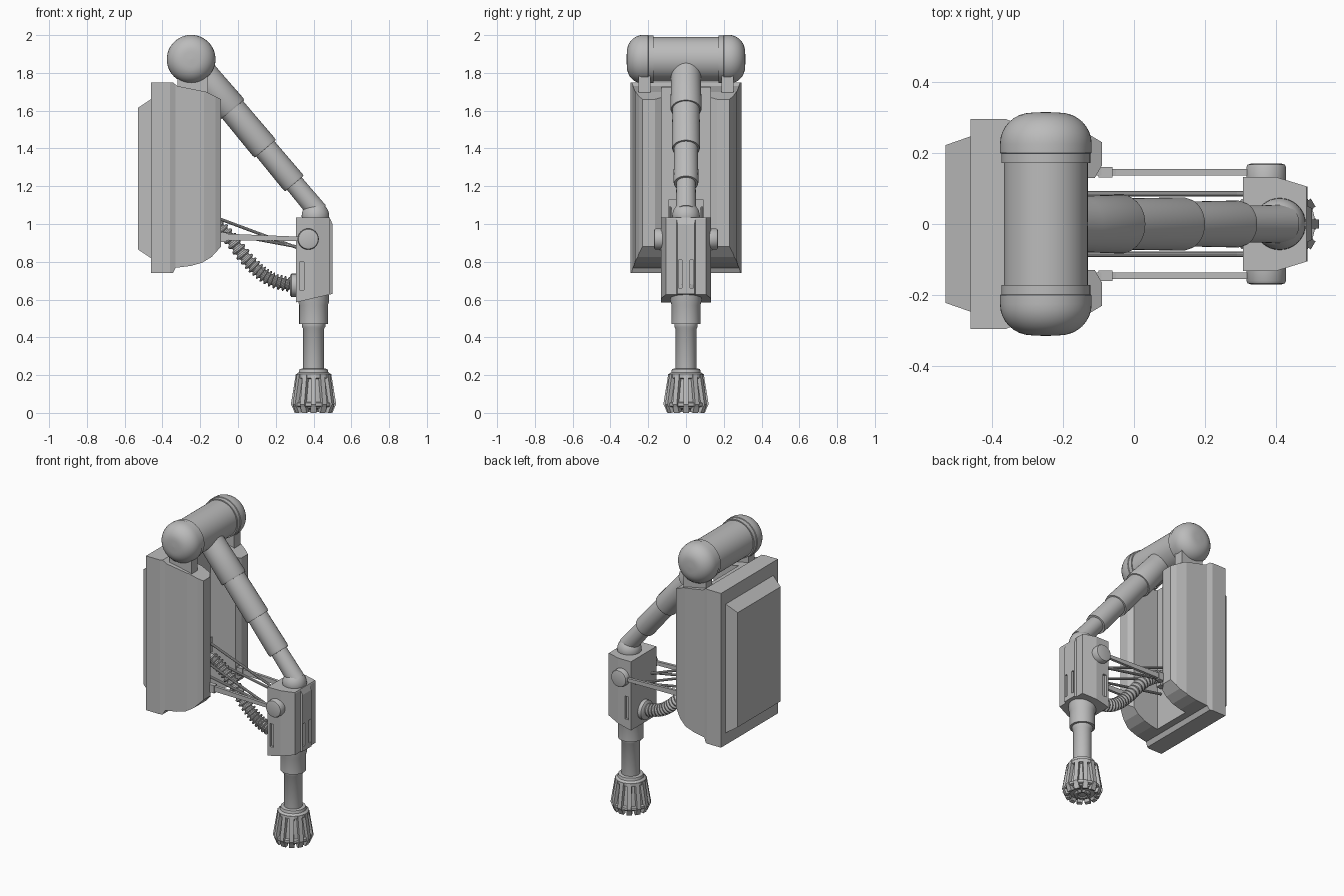
import bpy, bmesh, math
from mathutils import Vector, Matrix

if "Cube" in bpy.data.objects:
    bpy.data.objects.remove(bpy.data.objects["Cube"])

grey = bpy.data.materials.new("plain_grey")
grey.diffuse_color = (0.5, 0.5, 0.5, 1)
grey.use_nodes = True
grey.node_tree.nodes["Principled BSDF"].inputs["Base Color"].default_value = grey.diffuse_color


def finish(name, bm, smooth=True):
    bmesh.ops.recalc_face_normals(bm, faces=bm.faces)
    me = bpy.data.meshes.new(name)
    bm.to_mesh(me)
    bm.free()
    me.materials.append(grey)
    ob = bpy.data.objects.new(name, me)
    bpy.context.collection.objects.link(ob)
    if smooth:
        bpy.ops.object.select_all(action='DESELECT')
        ob.select_set(True)
        bpy.context.view_layer.objects.active = ob
        bpy.ops.object.shade_smooth_by_angle(angle=math.radians(35))
    return ob


def tube(name, path, radii, n=32):
    """Rings swept along a path lying in any plane; closed ends."""
    bm = bmesh.new()
    rings = []
    for i, p in enumerate(path):
        a, b = path[max(i - 1, 0)], path[min(i + 1, len(path) - 1)]
        d = (Vector(b) - Vector(a)).normalized()
        u = d.cross(Vector((0, 1, 0)) if abs(d.y) < .9 else Vector((1, 0, 0))).normalized()
        v = d.cross(u)
        rings.append([bm.verts.new(Vector(p) + radii[i] * (u * math.cos(t) + v * math.sin(t)))
                      for t in (2 * math.pi * k / n for k in range(n))])
    for r, s in zip(rings, rings[1:]):
        for k in range(n):
            bm.faces.new((r[k], r[(k + 1) % n], s[(k + 1) % n], s[k]))
    bm.faces.new(rings[0])
    bm.faces.new(rings[-1])
    return finish(name, bm)


def lathe(name, start, axis, prof, n=32):
    """prof: (distance along axis, radius)"""
    s, a = Vector(start), Vector(axis).normalized()
    bm_path, rad, last = [], [], -1e9
    for t, r in prof:
        t = max(t, last + 1e-4)
        last = t
        bm_path.append(s + a * t)
        rad.append(r)
    return tube(name, bm_path, rad, n)


def prism(name, pts, lo, hi, axis):
    """Extrude a profile along z (xy points) or y (xz points)."""
    bm = bmesh.new()
    f = (lambda p, h: (p[0], p[1], h)) if axis == 'z' else (lambda p, h: (p[0], h, p[1]))
    a = [bm.verts.new(f(p, lo)) for p in pts]
    b = [bm.verts.new(f(p, hi)) for p in pts]
    bm.faces.new(a)
    bm.faces.new(b)
    for i in range(len(pts)):
        j = (i + 1) % len(pts)
        bm.faces.new((a[i], a[j], b[j], b[i]))
    return finish(name, bm, False)


def box(name, x0, x1, y0, y1, z0, z1):
    return prism(name, [(x0, y0), (x1, y0), (x1, y1), (x0, y1)], z0, z1, 'z')


def boolean(ob, cutter, op):
    m = ob.modifiers.new("cut", 'BOOLEAN')
    m.operation, m.solver, m.object = op, 'EXACT', cutter
    bpy.context.view_layer.objects.active = ob
    bpy.ops.object.modifier_apply(modifier=m.name)
    bpy.data.objects.remove(cutter, do_unlink=True)


def mirror_pts(half):
    return half + [(x, -y) for x, y in reversed(half)]


# backpack shell: plan profile trimmed by the side profile
shell = prism("pack_shell", mirror_pts([
    (-.46, .295), (-.36, .295), (-.33, .282), (-.18, .27), (-.12, .248), (-.09, .23),
    (-.09, .165), (-.11, .13), (-.29, .13)]), .6, 1.9, 'z')
boolean(shell, prism("trim", [
    (-.46, .74), (-.345, .74), (-.33, .768), (-.25, .778), (-.19, .795), (-.14, .825), (-.09, .88),
    (-.09, 1.66), (-.17, 1.70), (-.32, 1.73), (-.345, 1.75), (-.46, 1.75)], -.5, .5, 'y'), 'INTERSECT')

# raised back panel, bevelled towards the outside
bm = bmesh.new()
bmesh.ops.create_cube(bm, size=1)
for v in bm.verts:
    out = v.co.x < 0
    v.co = (-.53 if out else -.455, math.copysign(.222 if out else .248, v.co.y),
            1.24 + math.copysign(.375 if out else .425, v.co.z))
finish("pack_back_panel", bm, False)

# top drum with domed caps and bands
half = [(0, .118), (.172, .118), (.172, .125), (.198, .125), (.2, .129), (.225, .129)]
half += [(.225 + .088 * math.sin(a), .04 + .089 * math.cos(a))
         for a in (math.pi / 2 * k / 8 for k in range(1, 9))] + [(.315, .001)]
lathe("top_drum", (-.248, 0, 1.872), (0, 1, 0), [(-t, r) for t, r in reversed(half[1:])] + half[1:], 48)
for s in (-1, 1):
    y = .22 * s
    box("drum_bracket", -.32, -.16, y - .032, y + .032, 1.66, 1.80)

# stepped telescopic arm and elbow ball
arm_dir = (.641, 0, -.767)
lathe("upper_arm", (-.25, 0, 1.87), arm_dir, [
    (0, .079), (.16, .079), (.335, .083), (.345, .079), (.345, .072), (.60, .075), (.615, .072),
    (.615, .063), (.84, .066), (.855, .063), (.855, .051), (1.05, .054)], 40)
bm = bmesh.new()
bmesh.ops.create_uvsphere(bm, u_segments=32, v_segments=16, radius=.073,
                          matrix=Matrix.Translation((.41, 0, 1.043)))
finish("elbow_ball", bm)

# joint block with slots
block = prism("joint_block", mirror_pts([(.307, .132), (.40, .132), (.488, .105), (.488, .05), (.50, .045)]),
              .4, 1.2, 'z')
boolean(block, prism("trim", [(.307, .585), (.50, .63), (.50, 1.0), (.485, 1.035), (.307, 1.035)],
                     -.3, .3, 'y'), 'INTERSECT')
for s in (-1, 1):
    for x0, x1, y, w, z0, z1 in ((.47, .55, .03, .009, .66, .81), (.325, .35, .132, .015, .65, .80)):
        boolean(block, box("slot", x0, x1, s * y - w, s * y + w, z0, z1), 'DIFFERENCE')

# pivots, linkage rods and their anchors on both sides
for s in (-1, 1):
    lathe("pivot_disc", (.372, .12 * s, .92), (0, s, 0),
          [(0, .056), (.04, .056), (.047, .052), (.05, .042)], 32)
    y = .146 * s
    prism("main_rod", [(-.12, .91), (-.05, .914), (.35, .91), (.35, .932), (-.05, .948), (-.12, .96)],
          y - .009, y + .009, 'y')
    box("rod_knob", -.10, -.06, y - .015, y + .015, .905, .955)
    y = .085 * s
    tube("upper_thin_rod", [(-.28, y, 1.095), (.32, y, .872)], [.008] * 2, 10)
    tube("lower_thin_rod", [(-.28, y, .99), (.32, y, .878)], [.008] * 2, 10)
    y = .072 * s
    box("rod_anchor", -.30, -.25, y - .02, y + .02, 1.03, 1.13)

# corrugated hose
ctrl = [Vector(p) for p in ((-.30, 0, 1.06), (-.19, 0, 1.04), (-.07, 0, .955), (.06, 0, .80),
                            (.17, 0, .71), (.30, 0, .675), (.40, 0, .67))]
path = []
for i in range(1, len(ctrl) - 2):
    a, b, c, d = ctrl[i - 1:i + 3]
    for k in range(24):
        t = k / 24
        path.append(.5 * (2 * b + (c - a) * t + (2 * a - 5 * b + 4 * c - d) * t * t
                          + (3 * b - a - 3 * c + d) * t ** 3))
path = [Vector((-.29, 0, 1.055))] + path
tube("hose", path, [(.027, .027, .040, .040)[i % 4] for i in range(len(path))], 20)
lathe("hose_collar", (.275, 0, .675), (1, 0, 0), [(0, .05), (.008, .062), (.04, .062)], 24)

# lower leg
lathe("lower_leg", (.40, 0, 0), (0, 0, 1), [
    (.18, .055), (.445, .055), (.455, .062), (.47, .062), (.47, .076), (.57, .076),
    (.59, .082), (.68, .082)], 32)

# ribbed foot: core, rings, ribs and ground teeth
lathe("foot_core", (.40, 0, 0), (0, 0, 1), [
    (.01, .03), (.022, .07), (.022, .088), (.035, .098), (.05, .099), (.18, .077), (.185, .092),
    (.205, .092), (.215, .078), (.232, .074), (.235, .058)], 36)
lathe("foot_rim", (.40, 0, 0), (0, 0, 1), [(.03, .10), (.036, .113), (.052, .113), (.058, .10)], 12)
bm = bmesh.new()
N = 12
for k in range(N):
    rot = Matrix.Translation((.40, 0, 0)) @ Matrix.Rotation(2 * math.pi * k / N, 4, 'Z')
    for prof, w in (([(.07, .205), (.094, .205), (.12, .045), (.112, .03), (.07, .03)], .013),
                    ([(.07, .03), (.112, .03), (.10, 0), (.08, .005)], .016),
                    ([(.0, .03), (.055, .03), (.045, .004), (.03, .004)], .009)):
        a = [bm.verts.new(rot @ Vector((x, -w, z))) for x, z in prof]
        b = [bm.verts.new(rot @ Vector((x, w, z))) for x, z in prof]
        bm.faces.new(a)
        bm.faces.new(b)
        for i in range(len(prof)):
            j = (i + 1) % len(prof)
            bm.faces.new((a[i], a[j], b[j], b[i]))
finish("foot_ribs", bm, False)
